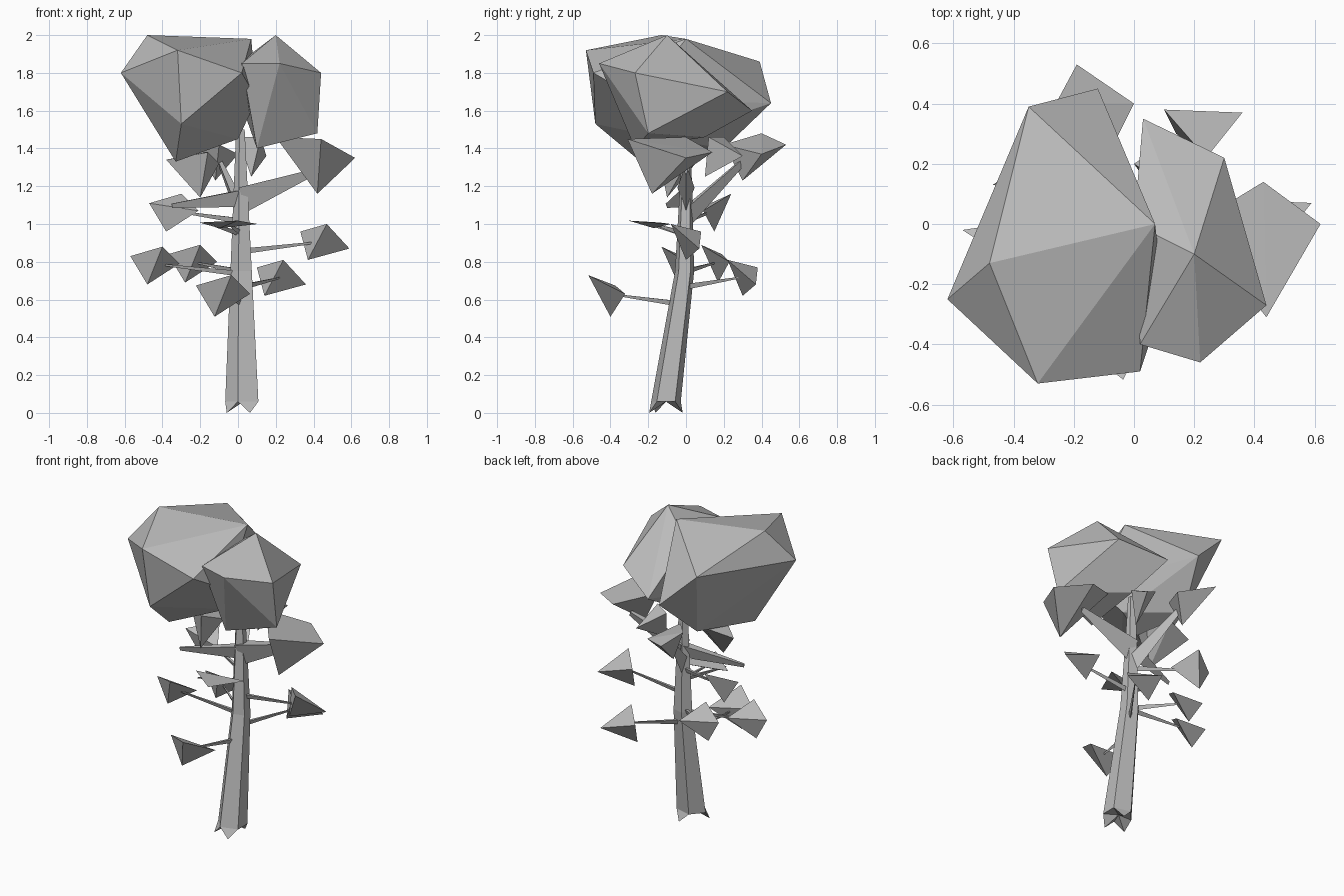
import bpy
import bmesh
from math import cos, sin, tau
from mathutils import Vector

default_cube = bpy.data.objects.get("Cube")
if default_cube:
    bpy.data.objects.remove(default_cube, do_unlink=True)

plain_grey = bpy.data.materials.new("plain_grey")
plain_grey.use_nodes = True
grey = (.5, .5, .5, 1)
plain_grey.diffuse_color = grey
plain_grey.node_tree.nodes["Principled BSDF"].inputs["Base Color"].default_value = grey


def finish(name, bm):
    """Turn a bmesh into a flat-shaded object."""
    bmesh.ops.recalc_face_normals(bm, faces=bm.faces)
    mesh = bpy.data.meshes.new(name)
    bm.to_mesh(mesh)
    bm.free()
    mesh.materials.append(plain_grey)
    obj = bpy.data.objects.new(name, mesh)
    bpy.context.collection.objects.link(obj)


def faceted(name, corners):
    """Solid wrapped tightly around a few corner points."""
    bm = bmesh.new()
    for corner in corners:
        bm.verts.new(corner)
    result = bmesh.ops.convex_hull(bm, input=bm.verts)
    inner = {item for item in result["geom_interior"] if isinstance(item, bmesh.types.BMVert)}
    bmesh.ops.delete(bm, geom=list(inner), context="VERTS")
    finish(name, bm)


def trunk_centre(z):
    """The trunk leans back, then straightens."""
    return Vector((.03 - .01 * z, -.12 * max(0, 1 - z) ** 2, z))


def trunk_ring(z):
    """Five-sided cross-section that narrows with height."""
    radius = .1 - .05 * z
    angles = [tau * (side / 5 - .3) for side in range(5)]
    return [trunk_centre(z) + radius * Vector((cos(a), .85 * sin(a), 0)) for a in angles]


def branch(name, start, end, width):
    """Three-sided branch tapering from the trunk to its tip."""
    along = (end - start).normalized()
    side = along.cross(Vector((0, 0, 1))).normalized()
    up = side.cross(along)
    section = [(side + up) / 2, (up - side) / 2, -up]
    faceted(name, [start + s * width for s in section] + [end + s * width / 4 for s in section])


# Four-cornered leaf clusters: raised front, two sides and a low point
RIGHT_LEAF = ((.04, -.09, .09), (-.13, .02, .04), (.13, .06, 0), (-.04, 0, -.11))
LEFT_LEAF = ((0, -.08, .09), (.12, .07, -.04), (-.1, 0, -.1), (-.14, .08, .05))


def leaf(name, shape, place, size=(1, 1, 1)):
    """A leaf cluster with the twig that carries it."""
    place = Vector(place)
    faceted(name + "_leaf", [place + Vector(corner) * Vector(size) for corner in shape])
    branch(name + "_twig", trunk_centre(place.z - .05), place, .02)


# Trunk
bm = bmesh.new()
rings = [[bm.verts.new(point) for point in trunk_ring(z)] for z in (.06, .75, 1.2, 1.5)]
for low, high in zip(rings, rings[1:]):
    for i in range(-1, len(low) - 1):
        bm.faces.new((low[i], low[i + 1], high[i + 1], high[i]))
bm.faces.new(rings[0])
bm.faces.new(rings[-1])
finish("trunk", bm)

# Roots: a pointed toe under three sides of the trunk
base = trunk_ring(.06)
middle = trunk_centre(.06)
for name, i in (("right", -1), ("left", 0), ("back", 2)):
    toe = middle + (base[i] + base[i + 1] - 2 * middle) * .7
    toe.z = 0
    faceted(name + "_root", [base[i], base[i + 1], middle, toe])

# Crown: two overlapping faceted masses
faceted("large_crown", [
    (-.48, -.13, 2), (-.62, -.25, 1.8), (-.32, -.53, 1.92), (.02, -.49, 1.8),
    (-.3, -.48, 1.53), (-.33, -.24, 1.33), (.07, 0, 1.98), (.1, -.25, 1.66),
    (-.35, .39, 1.86), (-.12, .45, 1.64), (-.22, .2, 1.4), (0, -.1, 1.45)])
faceted("small_crown", [
    (.2, -.1, 2), (.44, -.27, 1.8), (.22, -.46, 1.85), (.3, .22, 1.7),
    (.03, .35, 1.6), (.42, -.2, 1.48), (.02, -.4, 1.85), (.1, -.27, 1.4),
    (.1, .1, 1.46), (0, 0, 1.85)])

# Leaf clusters on thin twigs
leaf("lower_front", RIGHT_LEAF, (-.08, -.4, .63), (1.1, 1.3, 1.1))
leaf("lower_right", RIGHT_LEAF, (-.44, -.04, .79))
leaf("lower_back", RIGHT_LEAF, (-.24, .17, .8))
leaf("lower_left", LEFT_LEAF, (.24, .3, .72))
leaf("middle_left", LEFT_LEAF, (.47, 0, .91))
leaf("middle_right", RIGHT_LEAF, (-.34, .15, 1.07), (1, -1, 1))
leaf("flat_front", RIGHT_LEAF, (-.05, -.17, 1), (1.2, 1.5, .2))

# Chunkier clusters close under the crown
faceted("upper_left_leaf", [
    (.44, -.31, 1.45), (.62, 0, 1.35), (.43, .14, 1.38), (.42, -.18, 1.16), (.2, 0, 1.46)])
faceted("upper_back_leaf", [
    (-.19, .53, 1.42), (0, .4, 1.37), (-.26, .4, 1.48), (-.12, .3, 1.23), (-.1, .2, 1.42)])
faceted("upper_right_leaf", [
    (-.38, .05, 1.34), (-.16, -.15, 1.38), (-.1, 0, 1.32), (-.2, -.1, 1.14), (-.2, .1, 1.38)])
faceted("inner_back_leaf", [
    (.15, .3, 1.36), (0, .2, 1.46), (.07, .1, 1.25), (.12, .12, 1.46)])

# Forks that reach for the upper clusters
branch("left_fork", trunk_centre(1.15), Vector((.4, 0, 1.28)), .09)
branch("right_fork", trunk_centre(1.15), Vector((-.35, -.1, 1.1)), .06)
branch("back_fork", trunk_centre(1.05), Vector((-.12, .35, 1.38)), .06)
branch("front_fork", trunk_centre(.95), Vector((-.15, -.2, 1)), .02)
